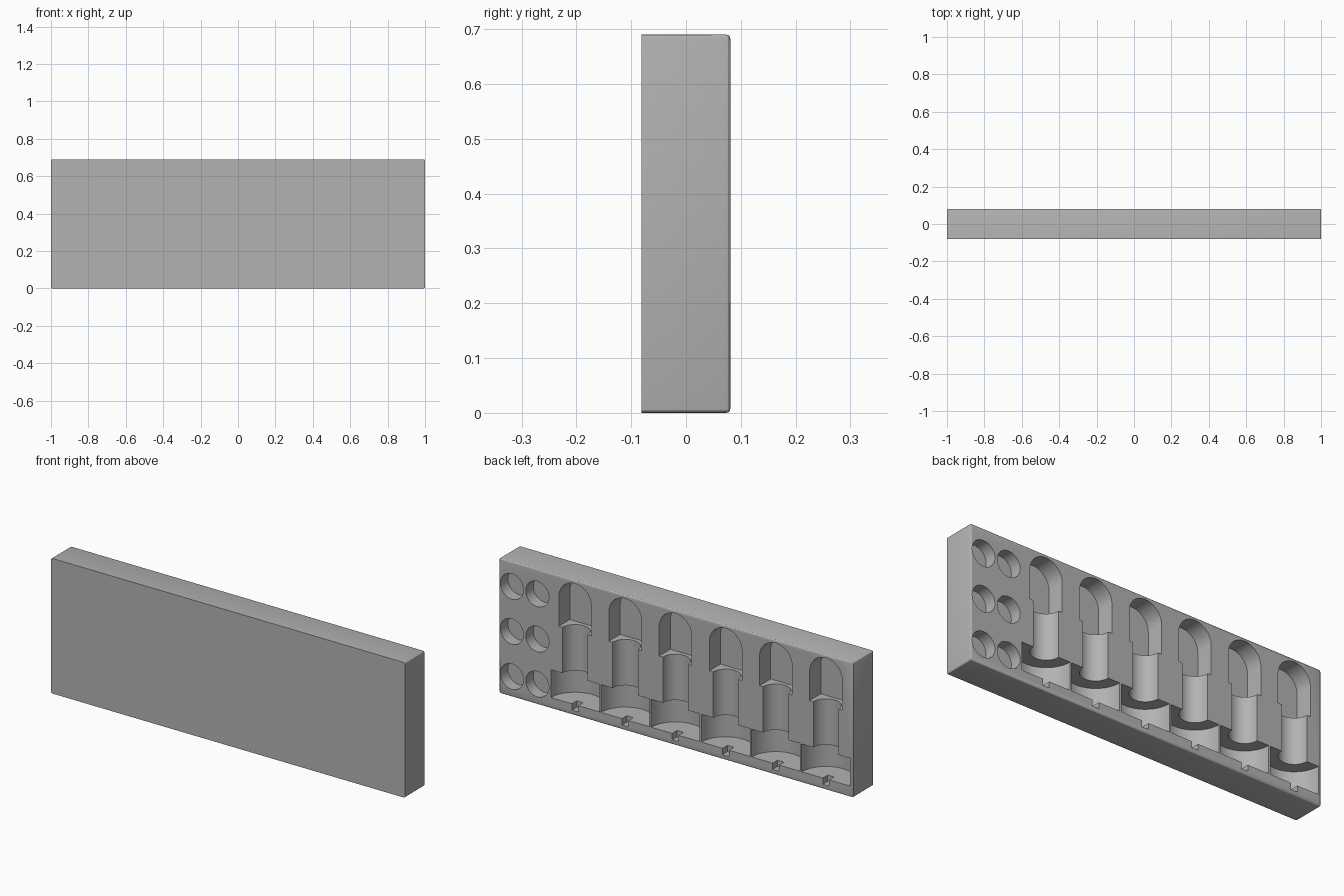
import bpy, bmesh, math
from mathutils import Matrix

default = bpy.data.objects.get("Cube")
if default:
    bpy.data.objects.remove(default, do_unlink=True)

HEIGHT, HALF_DEPTH, BACK = 0.69, 0.081, 0.081
BAY_X = [0.57 - 0.2835 * i for i in range(6)]

grey = bpy.data.materials.new("plain grey")
grey.use_nodes = True
grey.diffuse_color = (0.45, 0.45, 0.45, 1)
grey.node_tree.nodes["Principled BSDF"].inputs["Base Color"].default_value = (0.45, 0.45, 0.45, 1)


def make_object(name, bm):
    bmesh.ops.recalc_face_normals(bm, faces=bm.faces)
    mesh = bpy.data.meshes.new(name)
    bm.to_mesh(mesh)
    bm.free()
    mesh.materials.append(grey)
    obj = bpy.data.objects.new(name, mesh)
    bpy.context.collection.objects.link(obj)
    return obj


def add_box(bm, x0, x1, y0, y1, z0, z1):
    centre = Matrix.Translation(((x0 + x1) / 2, (y0 + y1) / 2, (z0 + z1) / 2))
    size = Matrix.Diagonal((x1 - x0, y1 - y0, z1 - z0, 1))
    bmesh.ops.create_cube(bm, size=1, matrix=centre @ size)


def add_upright_cylinder(bm, x, r, z0, z1):
    bmesh.ops.create_cone(bm, cap_ends=True, segments=64, radius1=r, radius2=r, depth=z1 - z0,
                          matrix=Matrix.Translation((x, BACK, (z0 + z1) / 2)))


def add_round_hole(bm, x, z, r, depth):
    bmesh.ops.create_cone(bm, cap_ends=True, segments=48, radius1=r, radius2=r, depth=2 * depth,
                          matrix=Matrix.Translation((x, BACK, z)) @ Matrix.Rotation(math.pi / 2, 4, 'X'))


def add_arched_slot(bm, x, r, z0, z_arch, depth):
    outline = [(x - r, z0), (x + r, z0)]
    for i in range(33):
        a = math.pi * i / 32
        outline.append((x + r * math.cos(a), z_arch + r * math.sin(a)))
    face = bm.faces.new([bm.verts.new((px, BACK - depth, pz)) for px, pz in outline])
    ext = bmesh.ops.extrude_face_region(bm, geom=[face])
    verts = [v for v in ext["geom"] if isinstance(v, bmesh.types.BMVert)]
    bmesh.ops.translate(bm, verts=verts, vec=(0, 2 * depth, 0))


def carve(target, name, fill):
    """Cut a group of separate shapes out of the target."""
    bm = bmesh.new()
    fill(bm)
    cutter = make_object(name, bm)
    cutter.hide_render = True
    mod = target.modifiers.new(name, 'BOOLEAN')
    mod.operation = 'DIFFERENCE'
    mod.solver = 'EXACT'
    mod.object = cutter
    bpy.context.view_layer.objects.active = target
    bpy.ops.object.modifier_apply(modifier=name)
    bpy.data.objects.remove(cutter, do_unlink=True)


# Block, rounded on every edge except around the front face
bm = bmesh.new()
add_box(bm, -1, 1, -HALF_DEPTH, HALF_DEPTH, 0, HEIGHT)
edges = [e for e in bm.edges if any(v.co.y > 0 for v in e.verts)]
bmesh.ops.bevel(bm, geom=edges, offset=0.008, segments=3, profile=0.5, affect='EDGES')
tray = make_object("tray_block", bm)


# Six bays: wide base, narrow neck, arched slot and small tip notch
def bases(bm):
    for x in BAY_X:
        add_upright_cylinder(bm, x, 0.137, 0.056, 0.198)


def necks(bm):
    for x in BAY_X:
        add_upright_cylinder(bm, x, 0.0715, 0.12, 0.48)


def slots(bm):
    for x in BAY_X:
        add_arched_slot(bm, x, 0.092, 0.432, 0.582, 0.09)


def notches(bm):
    for x in BAY_X:
        add_box(bm, x - 0.018, x + 0.018, BACK - 0.04, BACK + 0.04, 0.024, 0.08)


# Two columns of three round holes
def holes(bm):
    for x in (0.927, 0.783):
        for z in (0.564, 0.334, 0.104):
            add_round_hole(bm, x, z, 0.065, 0.06)


for name, fill in (("base_cutter", bases), ("neck_cutter", necks), ("slot_cutter", slots),
                   ("notch_cutter", notches), ("hole_cutter", holes)):
    carve(tray, name, fill)

# Smooth the curved walls, keep the edges sharp
bpy.ops.object.select_all(action='DESELECT')
tray.select_set(True)
bpy.context.view_layer.objects.active = tray
bpy.ops.object.shade_smooth_by_angle(angle=math.radians(20))
